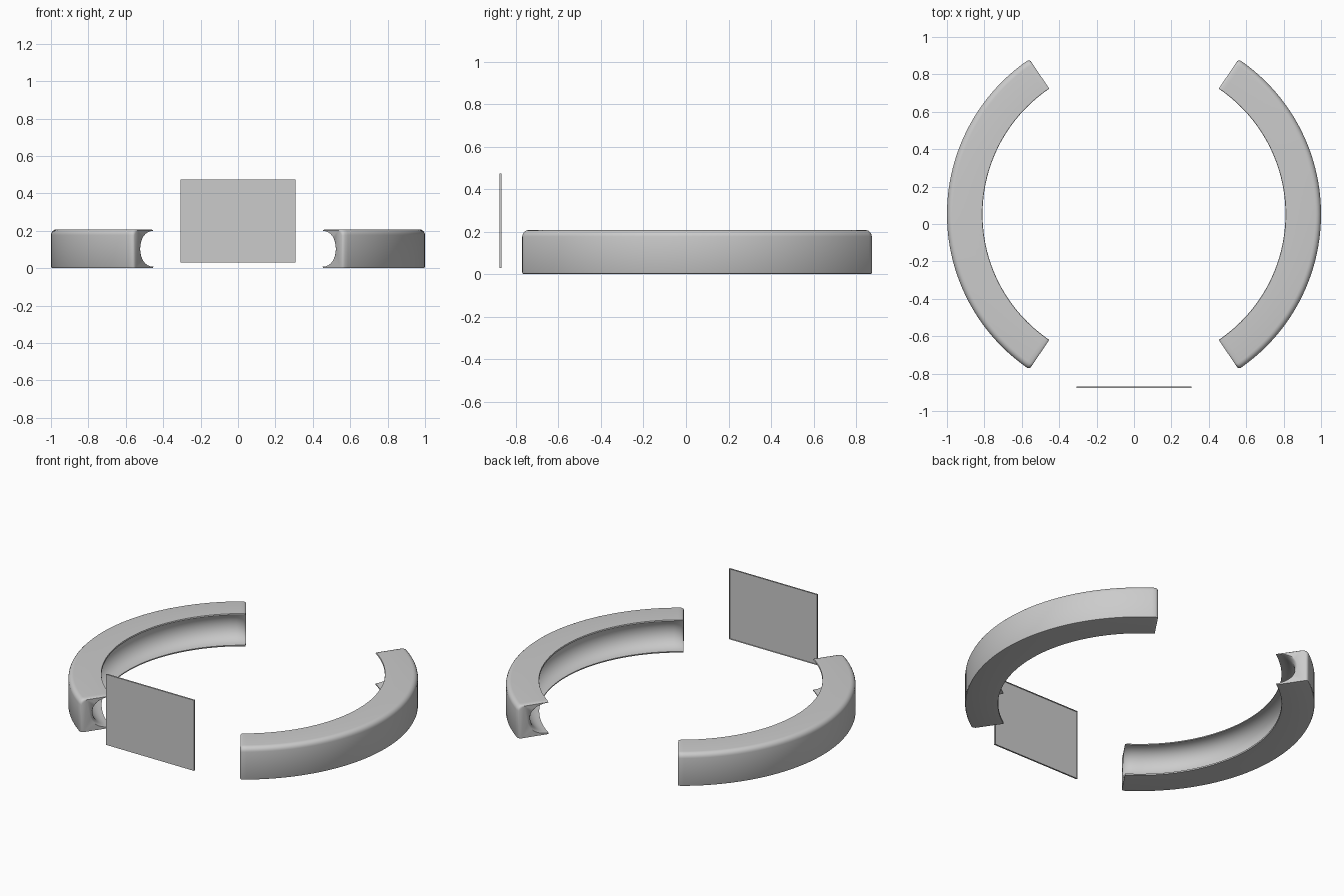
import bpy, bmesh, math

if "Cube" in bpy.data.objects:
    bpy.data.objects.remove(bpy.data.objects["Cube"])

CY, HALF, TOP = 0.052, math.radians(56), 0.207

def section(depth, inset):
    """Cross-section (radius, height): rounded outer wall, scooped inner channel."""
    i = inset
    pts = [(0.812, 0.0), (0.99 - i, 0.0), (0.997 - i, 0.002), (1.0 - i, 0.008)]
    rad = 0.03
    for k in range(6):
        a = math.radians(90 * k / 5)
        pts.append((1.0 - i - rad + rad * math.cos(a), TOP - i * 0.5 - rad + rad * math.sin(a)))
    pts.append((0.812, TOP - i * 0.5))
    # scooped channel with thin lips
    n = 16
    for k in range(n + 1):
        a = math.pi * k / n
        s = max(math.sin(a), 0) ** 0.9
        pts.append((0.81 + (depth - 0.81) * s, TOP / 2 + (TOP / 2 - 0.008) * math.cos(a)))
    return pts

def arc_bench(name, side):
    # ring stations: angle, channel depth, edge inset (ends softened and flared)
    ends = [(HALF, 0.937, 0.012), (HALF - 0.004, 0.93, 0.005),
            (HALF - 0.015, 0.922, 0.0), (HALF - 0.035, 0.912, 0.0)]
    lim, n = HALF - 0.06, 44
    stations = [(-a, d, i) for a, d, i in ends]
    stations += [(-lim + 2 * lim * k / n, 0.908, 0.0) for k in range(n + 1)]
    stations += ends[::-1]
    bm = bmesh.new()
    rings = [[bm.verts.new((side * r * math.cos(a), CY + r * math.sin(a), z))
              for r, z in section(d, i)] for a, d, i in stations]
    for A, B in zip(rings, rings[1:]):
        for k in range(len(A)):
            j = (k + 1) % len(A)
            bm.faces.new((A[k], A[j], B[j], B[k]))
    bm.faces.new(rings[0])
    bm.faces.new(rings[-1])
    return finish(bm, name)

def finish(bm, name):
    bmesh.ops.recalc_face_normals(bm, faces=bm.faces)
    me = bpy.data.meshes.new(name)
    bm.to_mesh(me)
    bm.free()
    ob = bpy.data.objects.new(name, me)
    bpy.context.collection.objects.link(ob)
    return ob

def smooth(ob):
    bpy.ops.object.select_all(action='DESELECT')
    ob.select_set(True)
    bpy.context.view_layer.objects.active = ob
    bpy.ops.object.shade_smooth_by_angle(angle=math.radians(40))

# Two mirrored curved benches
for nm, side in (("right_bench", 1), ("left_bench", -1)):
    smooth(arc_bench(nm, side))

# Thin upright panel with a shallow rim open to the back
bm = bmesh.new()
bmesh.ops.create_cube(bm, size=1)
for v in bm.verts:
    v.co = (v.co.x * 0.615, -0.873 + v.co.y * 0.01, 0.252 + v.co.z * 0.445)
back = max(bm.faces, key=lambda f: f.calc_center_median().y)
bmesh.ops.inset_individual(bm, faces=[back], thickness=0.002)
bmesh.ops.translate(bm, verts=back.verts, vec=(0, -0.008, 0))
finish(bm, "front_panel")
